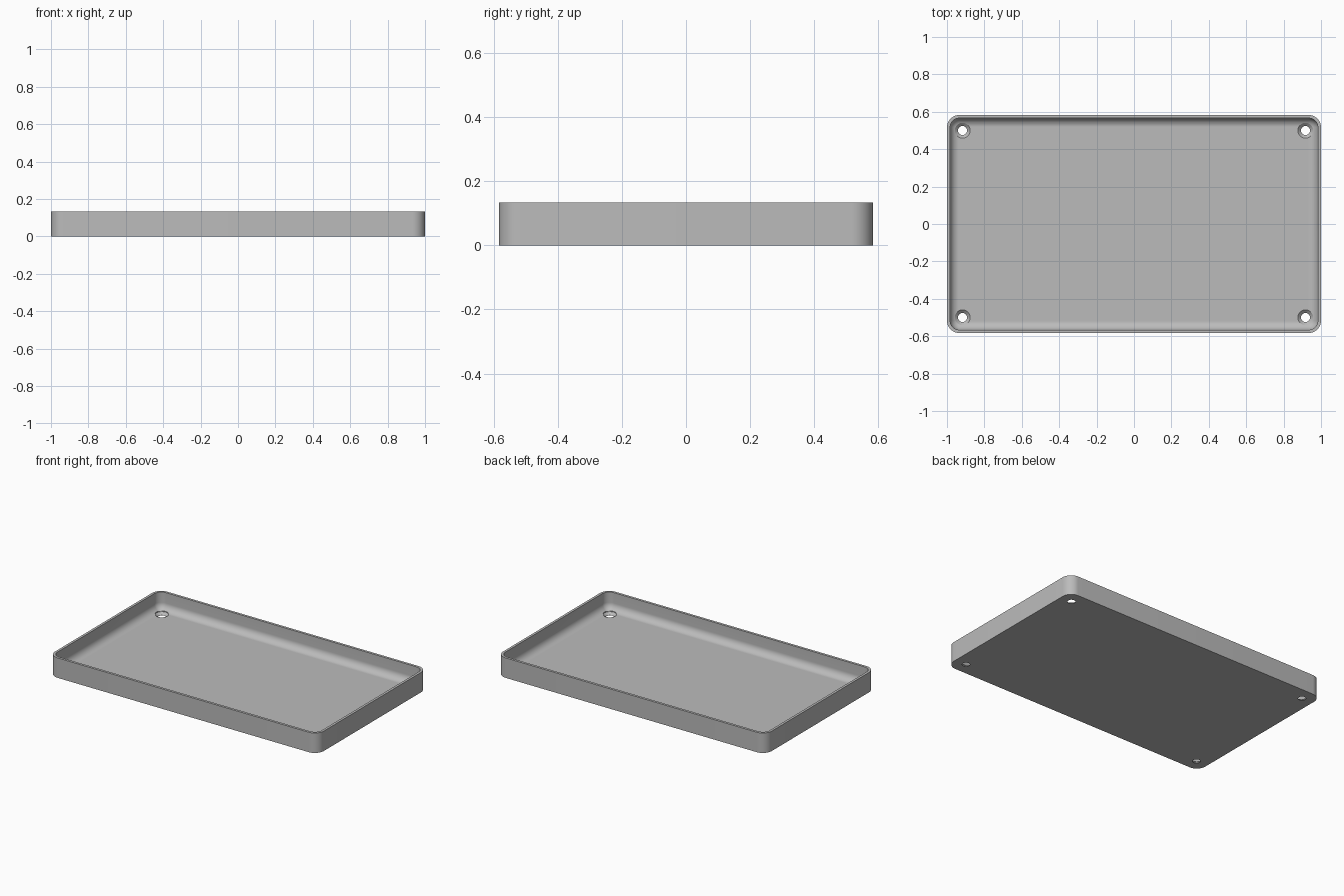
import bpy
import bmesh
from math import sin, cos, pi, tau, radians

# Remove the default cube
cube = bpy.data.objects.get("Cube")
if cube:
    bpy.data.objects.remove(cube, do_unlink=True)

HALF_X, HALF_Y, HEIGHT = 1.0, 0.583, 0.134
CORNER = 0.067        # outer corner radius
WALL = 0.0167         # wall and floor thickness
FILLET = 0.048        # inner floor fillet
STEPS = 12


def make_object(name, bm):
    bmesh.ops.recalc_face_normals(bm, faces=bm.faces)
    mesh = bpy.data.meshes.new(name)
    bm.to_mesh(mesh)
    bm.free()
    obj = bpy.data.objects.new(name, mesh)
    bpy.context.collection.objects.link(obj)
    return obj


def loft(bm, rings):
    """Skin closed rings of points and cap both ends."""
    loops = [[bm.verts.new(p) for p in ring] for ring in rings]
    for a, b in zip(loops, loops[1:]):
        for i in range(len(a)):
            j = (i + 1) % len(a)
            bm.faces.new((a[i], a[j], b[j], b[i]))
    bm.faces.new(loops[0][::-1])
    bm.faces.new(loops[-1])


def rounded_ring(inset, z):
    radius = CORNER - inset
    points = []
    for k, (sx, sy) in enumerate([(1, 1), (-1, 1), (-1, -1), (1, -1)]):
        for i in range(STEPS + 1):
            a = (k + i / STEPS) * pi / 2
            points.append((sx * (HALF_X - CORNER) + radius * cos(a),
                           sy * (HALF_Y - CORNER) + radius * sin(a), z))
    return points


# Tray shell: outer wall, flat rim, inner wall, curved fillet, floor
rings = [rounded_ring(0, 0), rounded_ring(0, HEIGHT), rounded_ring(WALL, HEIGHT)]
for i in range(STEPS + 1):
    a = i / STEPS * pi / 2
    rings.append(rounded_ring(WALL + FILLET * (1 - cos(a)),
                              WALL + FILLET * (1 - sin(a))))
bm = bmesh.new()
loft(bm, rings)
tray = make_object("tray", bm)

# Countersunk screw holes, one in each corner
bm = bmesh.new()
profile = [(0.024, -0.05), (0.024, 0.001), (0.041, WALL), (0.041, 0.06)]
for sx in (-1, 1):
    for sy in (-1, 1):
        loft(bm, [[(sx * 0.917 + r * cos(tau * i / 32),
                    sy * 0.5 + r * sin(tau * i / 32), z) for i in range(32)]
                  for r, z in profile])
cutter = make_object("screw_hole_cutter", bm)
cutter.hide_render = True

bpy.ops.object.select_all(action='DESELECT')
tray.select_set(True)
bpy.context.view_layer.objects.active = tray
holes = tray.modifiers.new("screw_holes", 'BOOLEAN')
holes.operation = 'DIFFERENCE'
holes.solver = 'EXACT'
holes.object = cutter
bpy.ops.object.modifier_apply(modifier=holes.name)
bpy.data.objects.remove(cutter, do_unlink=True)

# Plain grey finish
grey = bpy.data.materials.new("plain grey")
grey.use_nodes = True
grey.diffuse_color = (0.5, 0.5, 0.5, 1)
grey.node_tree.nodes["Principled BSDF"].inputs["Base Color"].default_value = (0.5, 0.5, 0.5, 1)
tray.data.materials.clear()
tray.data.materials.append(grey)
bpy.ops.object.shade_smooth_by_angle(angle=radians(30))
